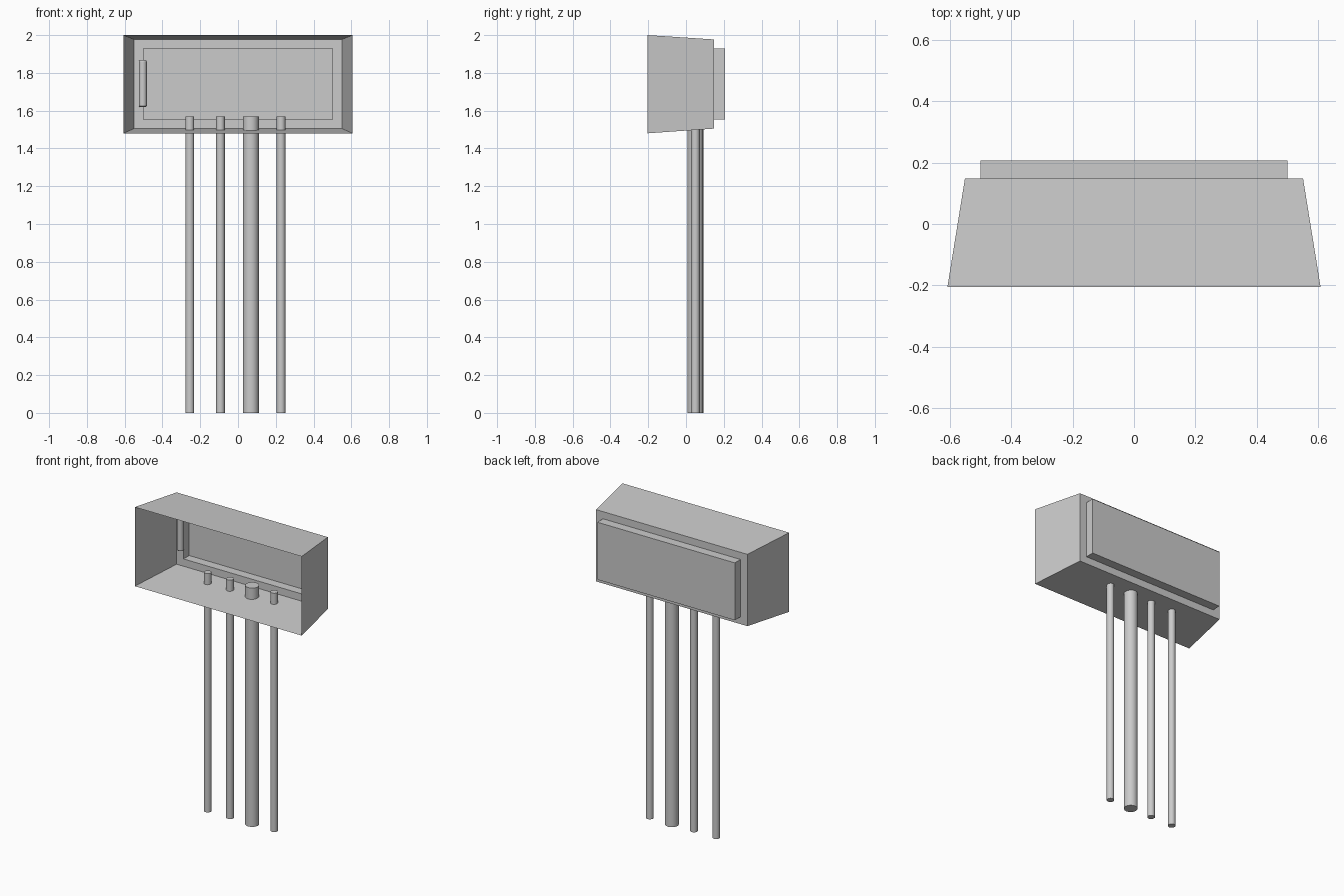
import bpy
import bmesh

cube = bpy.data.objects.get("Cube")
if cube:
    bpy.data.objects.remove(cube, do_unlink=True)

# One plain grey for the whole model
grey = bpy.data.materials.new("plain grey")
grey.use_nodes = True
colour = (0.6, 0.6, 0.6, 1)
grey.diffuse_color = colour
grey.node_tree.nodes["Principled BSDF"].inputs["Base Color"].default_value = colour


def finish(name, bm):
    mesh = bpy.data.meshes.new(name)
    bm.to_mesh(mesh)
    bm.free()
    mesh.materials.append(grey)
    obj = bpy.data.objects.new(name, mesh)
    bpy.context.collection.objects.link(obj)
    return obj


def rod(name, x, y, bottom, top, radius, sides=16, bevel=0):
    bpy.ops.mesh.primitive_cylinder_add(
        vertices=sides, radius=radius, depth=top - bottom,
        location=(x, y, (bottom + top) / 2))
    obj = bpy.context.object
    obj.name = name
    obj.data.materials.append(grey)
    if bevel:
        mod = obj.modifiers.new("soft ends", "BEVEL")
        mod.width = bevel
        mod.segments = 2
        mod.angle_limit = 1.0
    bpy.ops.object.shade_smooth_by_angle()
    return obj


# Open-fronted tapered housing with a stepped back: half width, low z, high z, y
sections = [
    (0.607, 1.48, 2.0, -0.205),
    (0.55, 1.505, 1.977, 0.148),
    (0.5, 1.553, 1.93, 0.148),
    (0.5, 1.553, 1.93, 0.207),
]
bm = bmesh.new()
rings = []
for half, low, high, y in sections:
    corners = [(-half, low), (half, low), (half, high), (-half, high)]
    rings.append([bm.verts.new((x, y, z)) for x, z in corners])
for a, b in zip(rings, rings[1:]):
    for i in range(4):
        j = (i + 1) % 4
        bm.faces.new((a[i], a[j], b[j], b[i]))
bm.faces.new(rings[-1][::-1])
bm.normal_update()
finish("housing", bm)

# Posts that pass through the housing floor
for number, x in enumerate((-0.255, -0.093, 0.228), 1):
    rod(f"thin_post_{number}", x, 0.05, 0, 1.57, 0.023)
rod("thick_post", 0.068, 0.05, 0, 1.57, 0.042)

# Small upright tube inside the housing
rod("inner_tube", -0.504, 0.122, 1.62, 1.867, 0.021, bevel=0.006)
